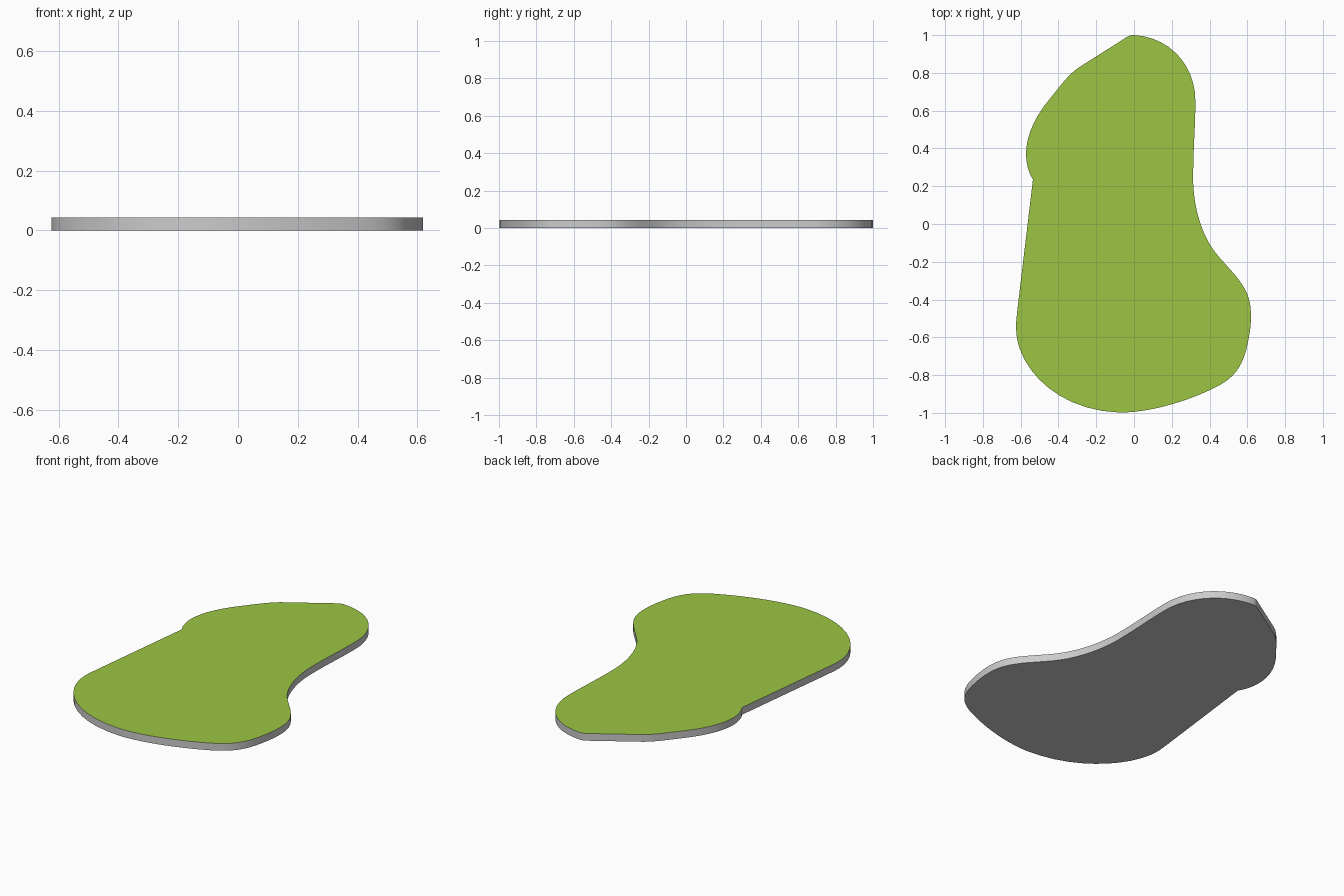
import bpy, bmesh
from mathutils import Vector
from mathutils.geometry import interpolate_bezier

if "Cube" in bpy.data.objects:
    bpy.data.objects.remove(bpy.data.objects["Cube"])

THICK = 0.043
STEPS = 12

# Outline, clockwise from the top tip: (handle, handle, end) or (end,) for a straight run
START = (0.0, 1.0)
SEGMENTS = [
    ((0.19, 0.99), (0.325, 0.84), (0.325, 0.65)),
    ((0.325, 0.5), (0.313, 0.42), (0.313, 0.22)),
    ((0.318, 0.08), (0.36, -0.06), (0.43, -0.15)),
    ((0.49, -0.225), (0.55, -0.275), (0.59, -0.35)),
    ((0.63, -0.425), (0.625, -0.53), (0.60, -0.64)),
    ((0.57, -0.78), (0.51, -0.83), (0.40, -0.88)),
    ((0.27, -0.94), (0.08, -1.0), (-0.08, -0.998)),
    ((-0.42, -0.985), (-0.625, -0.75), (-0.625, -0.55)),
    ((-0.625, -0.52), (-0.62, -0.48), (-0.617, -0.45)),
    ((-0.535, 0.235),),
    ((-0.60, 0.34), (-0.585, 0.50), (-0.44, 0.67)),
    ((-0.39, 0.73), (-0.35, 0.79), (-0.29, 0.83)),
    ((-0.05, 0.982),),
    ((-0.03, 0.996), (-0.02, 1.0), (0.0, 1.0)),
]


def to3(p, z=0.0):
    return Vector((p[0], p[1], z))


def outline():
    pts, last = [to3(START)], START
    for seg in SEGMENTS:
        if len(seg) == 1:
            pts.append(to3(seg[0]))
        else:
            a, b, c = seg
            pts += interpolate_bezier(to3(last), to3(a), to3(b), to3(c), STEPS)[1:]
        last = seg[-1]
    return pts[:-1]


# Slab: bottom face extruded upward, green on the top face only
bm = bmesh.new()
base = bm.faces.new([bm.verts.new(p) for p in outline()])
ext = bmesh.ops.extrude_face_region(bm, geom=[base], use_keep_orig=True)
bmesh.ops.translate(bm, vec=(0, 0, THICK),
                    verts=[v for v in ext["geom"] if isinstance(v, bmesh.types.BMVert)])
bmesh.ops.recalc_face_normals(bm, faces=bm.faces)
for f in bm.faces:
    f.material_index = 1 if f.normal.z > 0.5 else 0

mesh = bpy.data.meshes.new("lawn_slab")
bm.to_mesh(mesh)
bm.free()
green = bpy.data.materials.new("grass_green")
green.diffuse_color = (0.33, 0.56, 0.055, 1)
green.use_nodes = True
green.node_tree.nodes["Principled BSDF"].inputs["Base Color"].default_value = green.diffuse_color
mesh.materials.append(None)
mesh.materials.append(green)
slab = bpy.data.objects.new("lawn_slab", mesh)
bpy.context.collection.objects.link(slab)

# Smooth rim with sharp top and bottom edges
bpy.context.view_layer.objects.active = slab
slab.select_set(True)
bpy.ops.object.shade_smooth_by_angle()
